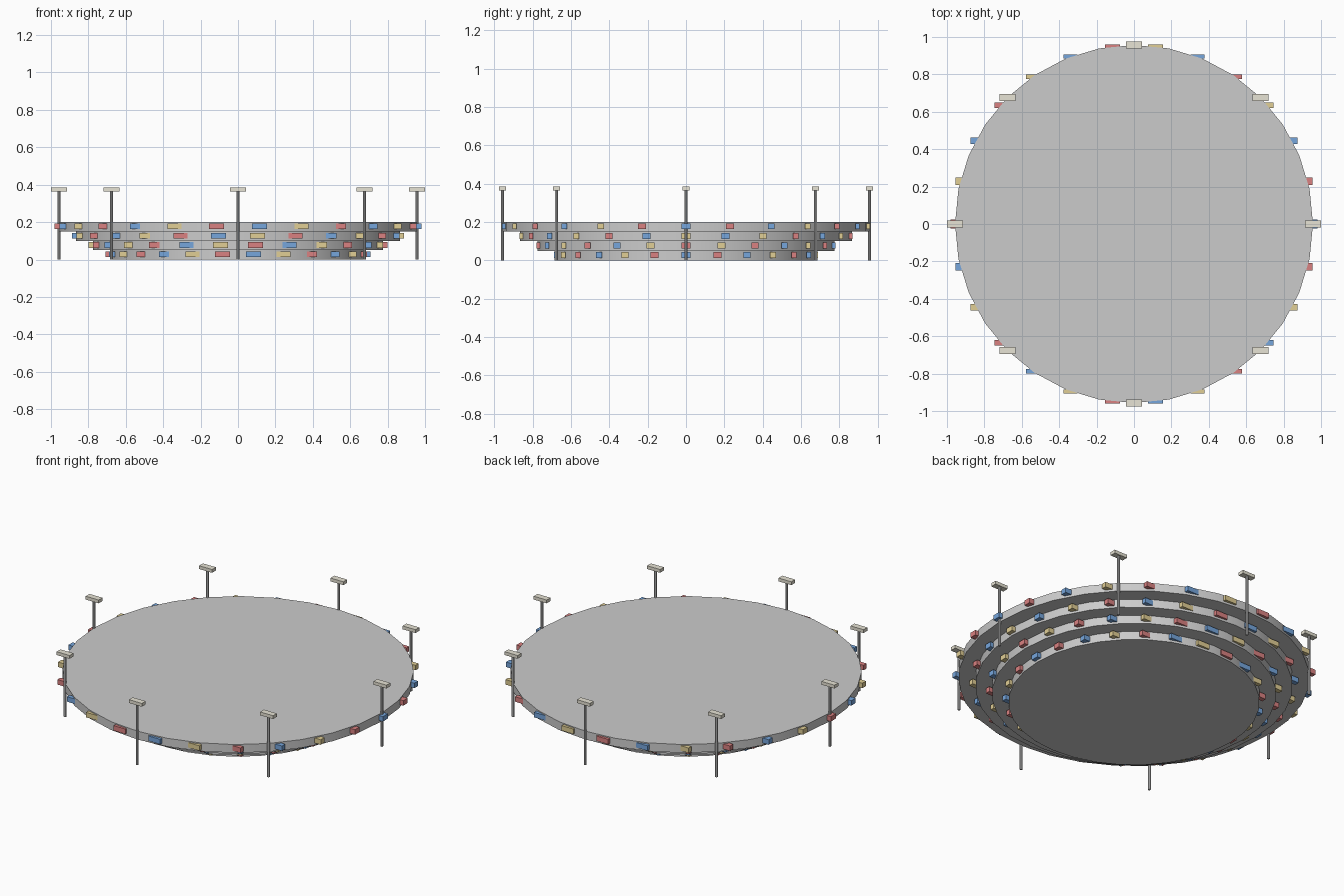
import bpy, bmesh, math
from mathutils import Matrix, Vector

if "Cube" in bpy.data.objects:
    bpy.data.objects.remove(bpy.data.objects["Cube"])

RADII = [0.685, 0.775, 0.865, 0.957]
TIER_H = 0.05
BOXES = 26
POSTS = 8


def material(name, rgb):
    m = bpy.data.materials.new(name)
    m.diffuse_color = (*rgb, 1)
    m.use_nodes = True
    m.node_tree.nodes["Principled BSDF"].inputs["Base Color"].default_value = m.diffuse_color
    return m


def add_box(bm, centre, size, slot=0):
    mat = Matrix.Translation(Vector(centre)) @ Matrix.Diagonal((*size, 1))
    verts = bmesh.ops.create_cube(bm, size=1, matrix=mat)["verts"]
    for f in {f for v in verts for f in v.link_faces}:
        f.material_index = slot


def finish(bm, name, mats=()):
    me = bpy.data.meshes.new(name)
    bm.to_mesh(me)
    bm.free()
    for m in mats:
        me.materials.append(m)
    ob = bpy.data.objects.new(name, me)
    bpy.context.collection.objects.link(ob)
    return ob


def cylinder(name, radius, z0, z1, sides, x=0, y=0):
    bpy.ops.mesh.primitive_cylinder_add(vertices=sides, radius=radius, depth=z1 - z0,
                                        location=(x, y, (z0 + z1) / 2))
    ob = bpy.context.object
    ob.name = name
    bpy.ops.object.shade_smooth_by_angle()
    return ob


seat_mats = [material("yellow", (0.75, 0.62, 0.30)),
             material("red", (0.70, 0.22, 0.22)),
             material("blue", (0.18, 0.38, 0.72))]
lamp_mat = material("cream", (0.80, 0.77, 0.66))

# Stepped bowl tiers, each with a ring of coloured blocks
for t, r in enumerate(RADII):
    z = t * TIER_H
    cylinder(f"tier_{t + 1}", r, z, z + TIER_H, 32)
    bm = bmesh.new()
    shift = (3 - t) % 3
    for i in range(1, BOXES + 1):
        a = math.tau * i / BOXES
        s = abs(math.sin(a))
        # blocks are wide and shallow at front and back, square at the sides
        size = (0.046 + 0.034 * s * s, 0.048 - 0.028 * s, 0.03)
        add_box(bm, (r * math.cos(a), r * math.sin(a), z + 0.028), size, (i + shift) % 3)
    finish(bm, f"seat_blocks_{t + 1}", seat_mats)

# Floodlight posts with flat lamp heads around the rim
for k in range(POSTS):
    a = math.tau * k / POSTS
    x, y = RADII[-1] * math.cos(a), RADII[-1] * math.sin(a)
    cylinder(f"light_post_{k + 1}", 0.008, 0, 0.37, 8, x, y)
    bm = bmesh.new()
    add_box(bm, (x, y, 0.375), (0.086, 0.036, 0.02))
    finish(bm, f"lamp_head_{k + 1}", [lamp_mat])
